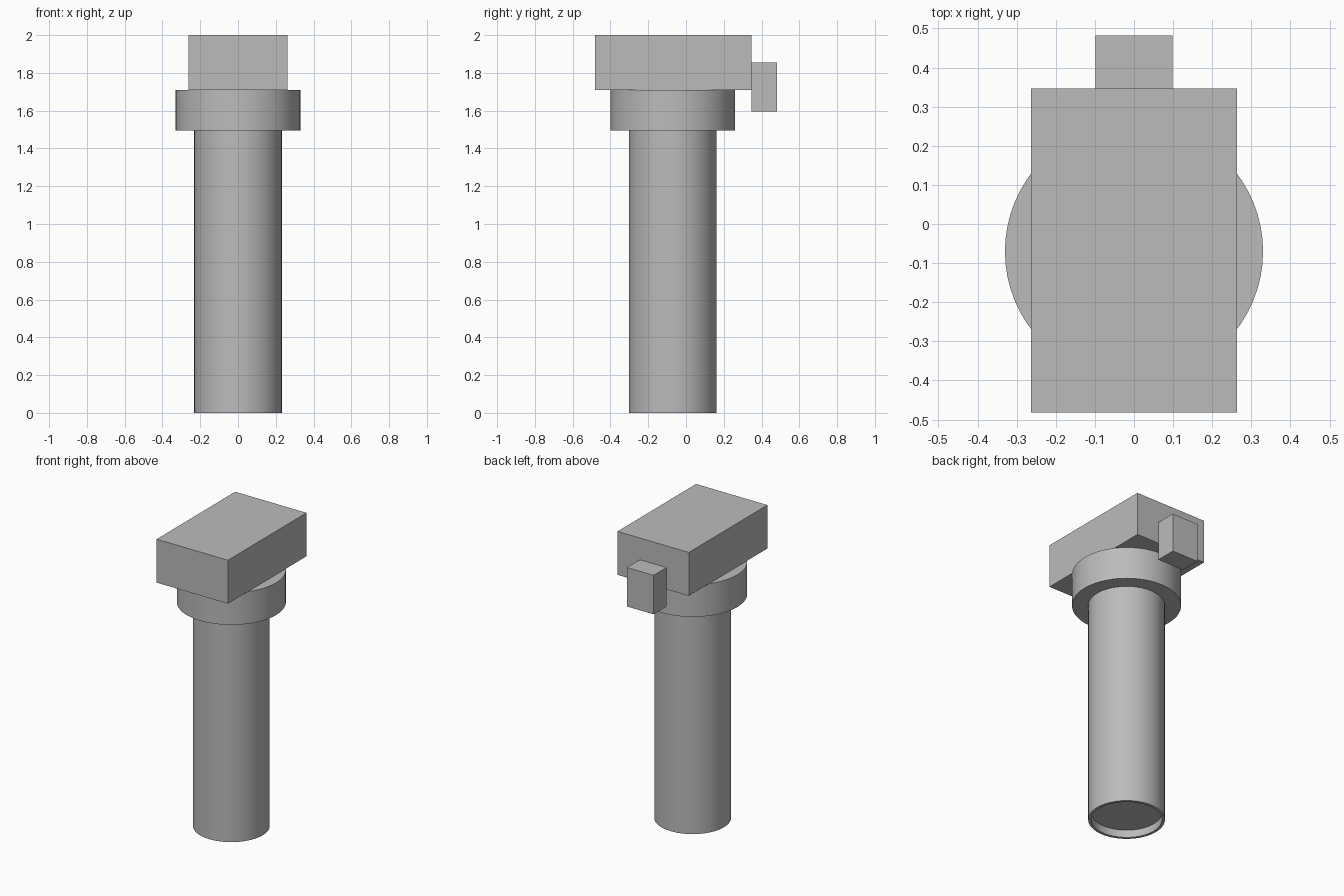
import bpy
import bmesh
import math

cube = bpy.data.objects.get("Cube")
if cube:
    bpy.data.objects.remove(cube, do_unlink=True)

grey = bpy.data.materials.new("plain grey")
grey.use_nodes = True
colour = (0.5, 0.5, 0.5, 1)
grey.diffuse_color = colour
grey.node_tree.nodes["Principled BSDF"].inputs["Base Color"].default_value = colour

AXIS_Y = -0.07
SIDES = 64


def box(name, x, y, z):
    """Box spanning the given (low, high) ranges."""
    spans = (x, y, z)
    bpy.ops.mesh.primitive_cube_add(size=1, location=[(a + b) / 2 for a, b in spans])
    ob = bpy.context.object
    ob.name = name
    ob.scale = [b - a for a, b in spans]
    bpy.ops.object.transform_apply(location=False, rotation=False, scale=True)
    ob.data.materials.append(grey)
    return ob


def cylinder(name, radius, low, high):
    """Upright cylinder on the shared axis."""
    bpy.ops.mesh.primitive_cylinder_add(
        vertices=SIDES, radius=radius, depth=high - low,
        location=(0, AXIS_Y, (low + high) / 2))
    ob = bpy.context.object
    ob.name = name
    ob.data.materials.append(grey)
    return ob


def recess_bottom(ob, wall, depth):
    """Inset the lower cap and push it up, leaving a thin rim."""
    bm = bmesh.new()
    bm.from_mesh(ob.data)
    bm.normal_update()
    cap = min(bm.faces, key=lambda f: f.normal.z)
    bmesh.ops.inset_region(bm, faces=[cap], thickness=wall)
    moved = bmesh.ops.extrude_discrete_faces(bm, faces=[cap])["faces"][0]
    bmesh.ops.translate(bm, verts=moved.verts, vec=(0, 0, depth))
    bmesh.ops.recalc_face_normals(bm, faces=bm.faces)
    bm.to_mesh(ob.data)
    bm.free()


# Round parts: long shaft with a hollowed foot, and the wide collar
shaft = cylinder("shaft", 0.232, 0, 1.495)
recess_bottom(shaft, 0.018, 0.05)
collar = cylinder("collar", 0.33, 1.495, 1.71)

# Smooth the curved walls, keep the rims crisp
for ob in (shaft, collar):
    bpy.ops.object.select_all(action="DESELECT")
    ob.select_set(True)
    bpy.context.view_layer.objects.active = ob
    bpy.ops.object.shade_smooth_by_angle(angle=math.radians(30))

# Square parts: head block and the small block on its back
box("head_block", (-0.263, 0.263), (-0.482, 0.346), (1.71, 2))
box("back_block", (-0.098, 0.098), (0.346, 0.482), (1.595, 1.855))
